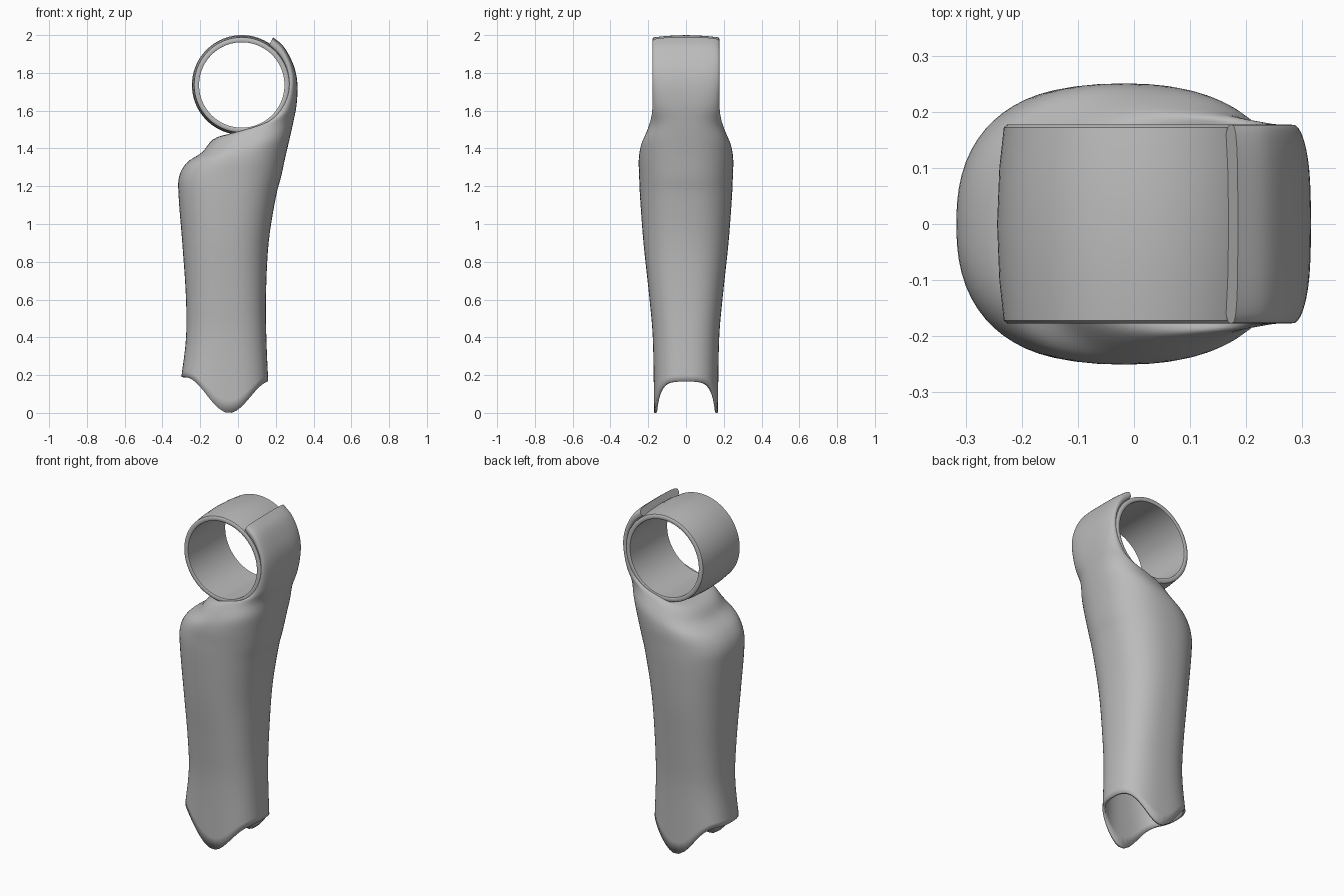
import bpy, bmesh
from math import sin, cos, pi, radians
from mathutils import Vector

if "Cube" in bpy.data.objects:
    bpy.data.objects.remove(bpy.data.objects["Cube"])

grey = bpy.data.materials.new("plain_grey")
grey.use_nodes = True
grey.diffuse_color = (0.5, 0.5, 0.5, 1)
grey.node_tree.nodes["Principled BSDF"].inputs["Base Color"].default_value = (0.5, 0.5, 0.5, 1)

RING_X, RING_Z = 0.02, 1.736
SIDES, STEPS = 64, 5


def finish(bm, name, angle):
    """Turn a bmesh into a smooth shaded object."""
    bmesh.ops.recalc_face_normals(bm, faces=bm.faces)
    mesh = bpy.data.meshes.new(name)
    bm.to_mesh(mesh)
    bm.free()
    mesh.materials.append(grey)
    ob = bpy.data.objects.new(name, mesh)
    bpy.context.collection.objects.link(ob)
    bpy.ops.object.select_all(action='DESELECT')
    ob.select_set(True)
    bpy.context.view_layer.objects.active = ob
    bpy.ops.object.shade_smooth_by_angle(angle=radians(angle))
    return ob


def bridge(bm, a, b):
    n = len(a)
    for i in range(n):
        bm.faces.new((a[i], a[(i + 1) % n], b[(i + 1) % n], b[i]))


def on_ring(deg, r=0.245):
    return RING_X + r * cos(radians(deg)), RING_Z + r * sin(radians(deg))


def spline(rows):
    """Catmull-Rom through rows of numbers."""
    rows = [Vector(r) for r in rows]
    pts = [rows[0]] + rows + [rows[-1]]
    out = []
    for p0, p1, p2, p3 in zip(pts, pts[1:], pts[2:], pts[3:]):
        for k in range(STEPS):
            t = k / STEPS
            out.append(0.5 * (2 * p1 + (p2 - p0) * t + (2 * p0 - 5 * p1 + 4 * p2 - p3) * t * t
                              + (3 * p1 - p0 - 3 * p2 + p3) * t ** 3))
    return out + [rows[-1]]


# Sections of the sleeve: right edge x z, left edge x z, half depth, squareness
sections = [
    (-0.30, 0.19, 0.16, 0.17, 0.177, 2.5),
    (-0.275, 0.40, 0.15, 0.40, 0.176, 2.5),
    (-0.276, 0.62, 0.148, 0.62, 0.195, 2.5),
    (-0.295, 0.90, 0.162, 0.90, 0.225, 2.4),
    (-0.314, 1.14, 0.20, 1.14, 0.243, 2.4),
    (-0.312, 1.25, 0.228, 1.25, 0.248, 2.4),
    (-0.27, 1.325, 0.252, 1.36, 0.25, 2.4),
    (-0.19, 1.38, 0.273, 1.45, 0.238, 2.4),
    (-0.11, 1.46, 0.293, 1.54, 0.202, 2.6),
    (*on_ring(-72), 0.31, 1.63, 0.182, 3),
    (*on_ring(-42), 0.315, 1.73, 0.177, 3.2),
    (*on_ring(-15), 0.304, 1.81, 0.177, 3.2),
    (*on_ring(12), 0.277, 1.88, 0.177, 3.2),
    (*on_ring(35), 0.237, 1.945, 0.177, 3.4),
    (*on_ring(55), 0.185, 1.988, 0.177, 3.4),
]


def signed_pow(v, e):
    return (1 if v >= 0 else -1) * abs(v) ** e


# Sleeve with a hook that wraps round the ring
bm = bmesh.new()
loops = []
for index, (xa, za, xb, zb, depth, power) in enumerate(spline(sections)):
    loop = []
    drop = max(0, 1 - index / STEPS)
    for i in range(SIDES):
        a = 2 * pi * i / SIDES
        u = 0.5 + 0.5 * signed_pow(cos(a), 2 / power)
        x, z = xa + (xb - xa) * u, za + (zb - za) * u
        y = depth * signed_pow(sin(a), 2 / power)
        # scalloped lower rim with a tongue at front and back
        t = min(1, abs(x + 0.05) / 0.23)
        bell = cos(pi / 2 * t) ** 2
        z -= 0.18 * bell * drop
        y *= 1 - 0.05 * bell * drop
        loop.append(bm.verts.new((x, y, z)))
    if loops:
        bridge(bm, loops[-1], loop)
    loops.append(loop)
bm.faces.new(loops[-1])
sleeve = finish(bm, "sleeve", 50)
wall = sleeve.modifiers.new("wall", 'SOLIDIFY')
wall.thickness = 0.014
wall.offset = -1

# Ring: closed profile of radius and depth turned about the y axis
profile = [(0.226, -0.174), (0.23, -0.177), (0.246, -0.177), (0.252, -0.172), (0.26, -0.1), (0.264, 0)]
profile += [(r, -y) for r, y in reversed(profile[:-1])]
bm = bmesh.new()
loops = []
for i in range(96):
    a = 360 * i / 96
    loop = []
    for r, y in profile:
        x, z = on_ring(a, r)
        loop.append(bm.verts.new((x, y, z)))
    loops.append(loop)
for i, loop in enumerate(loops):
    bridge(bm, loop, loops[(i + 1) % len(loops)])
finish(bm, "ring", 40)
